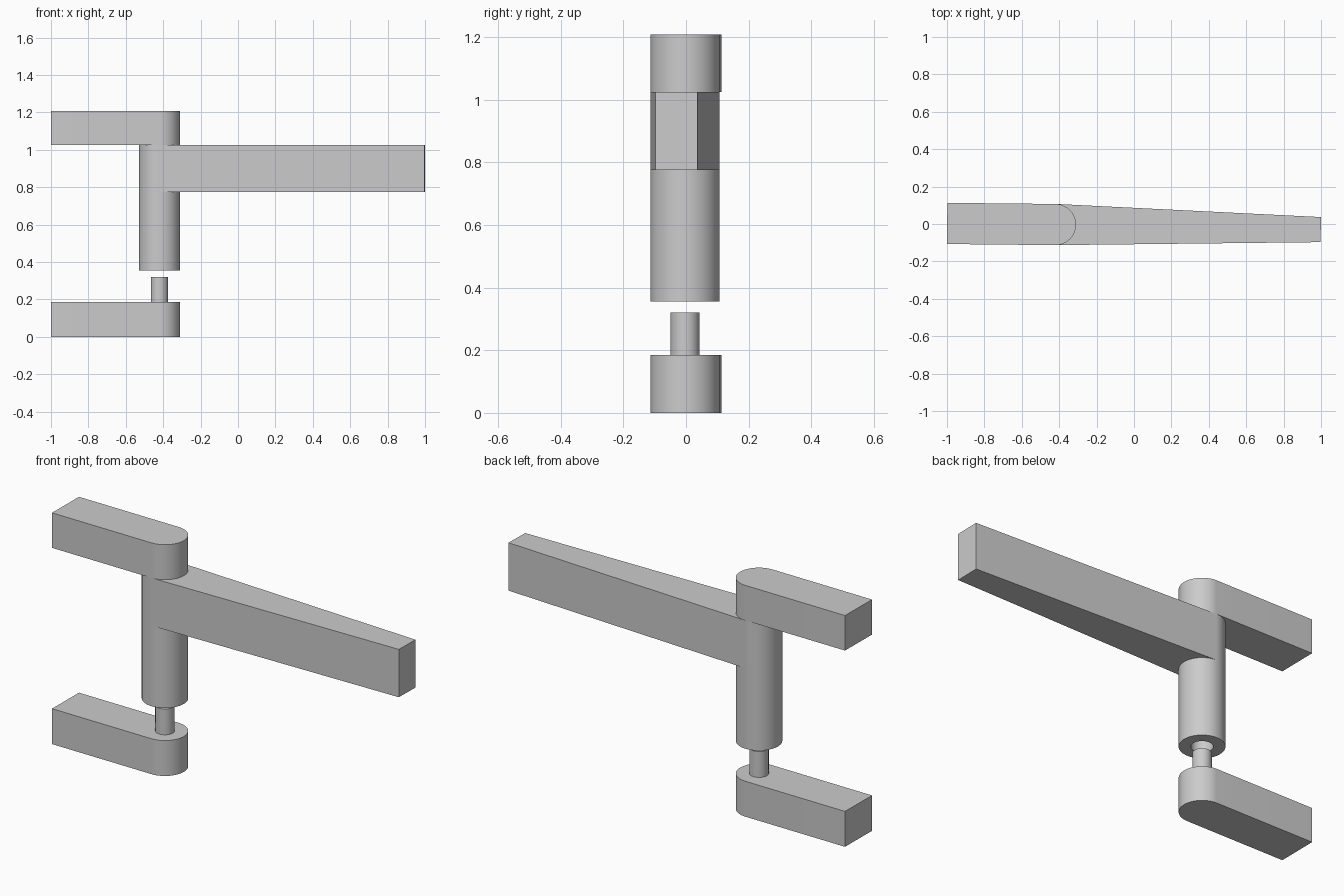
import bpy
import bmesh
from math import pi, cos, sin, radians, atan2
from mathutils import Vector

if "Cube" in bpy.data.objects:
    bpy.data.objects.remove(bpy.data.objects["Cube"], do_unlink=True)

# One plain grey for everything
grey = bpy.data.materials.new("plain grey")
grey.use_nodes = True
colour = (0.6, 0.6, 0.6, 1)
grey.diffuse_color = colour
grey.node_tree.nodes["Principled BSDF"].inputs["Base Color"].default_value = colour

AXIS = Vector((-0.42, -0.003))   # hinge axis in plan
R = 0.11                         # sleeve and bracket radius
SEGMENTS = 64


def finish(name, bm):
    bmesh.ops.recalc_face_normals(bm, faces=bm.faces)
    mesh = bpy.data.meshes.new(name)
    bm.to_mesh(mesh)
    bm.free()
    mesh.materials.append(grey)
    obj = bpy.data.objects.new(name, mesh)
    bpy.context.collection.objects.link(obj)
    bpy.ops.object.select_all(action="DESELECT")
    obj.select_set(True)
    bpy.context.view_layer.objects.active = obj
    bpy.ops.object.shade_smooth_by_angle(angle=radians(30))
    return obj


def prism(name, outline, bottom, top):
    """Extrude a plan outline upwards."""
    bm = bmesh.new()
    face = bm.faces.new([bm.verts.new((x, y, bottom)) for x, y in outline])
    moved = bmesh.ops.extrude_face_region(bm, geom=[face])["geom"]
    verts = [g for g in moved if isinstance(g, bmesh.types.BMVert)]
    bmesh.ops.translate(bm, verts=verts, vec=(0, 0, top - bottom))
    return finish(name, bm)


def lathe(name, profile):
    """Spin a (radius, height) profile around the hinge axis."""
    bm = bmesh.new()
    verts = [bm.verts.new((AXIS.x + r, AXIS.y, z)) for r, z in profile]
    edges = [bm.edges.new(pair) for pair in zip(verts, verts[1:])]
    bmesh.ops.spin(bm, geom=verts + edges, cent=(*AXIS, 0), axis=(0, 0, 1),
                   angle=2 * pi, steps=SEGMENTS)
    bmesh.ops.remove_doubles(bm, verts=bm.verts, dist=0.0001)
    return finish(name, bm)


# Wall brackets: straight bar with a rounded nose, turned very slightly
tilt = atan2(-0.006, 0.58)
along = Vector((cos(tilt), sin(tilt)))
across = Vector((-along.y, along.x))
nose = [AXIS + R * (cos(a) * along + sin(a) * across)
        for a in (-pi / 2 + pi * i / 32 for i in range(33))]
tail = AXIS - 0.579 * along
bracket = [tail - R * across] + nose
bracket.append(tail + R * across)
prism("lower_bracket", bracket, 0, 0.185)
prism("upper_bracket", bracket, 1.025, 1.208)

# Pin standing on the lower bracket
lathe("hinge_pin", [(0, 0.18), (0.046, 0.18), (0.046, 0.32), (0, 0.32)])

# Sleeve with a bore in its underside
lathe("hinge_sleeve", [(0, 0.65), (0.053, 0.65), (0.053, 0.355),
                       (R, 0.355), (R, 1.025), (0, 1.025)])

# Tapered arm running tangent to the sleeve
arm = [(-0.42, -0.113), (0.997, -0.097), (1, 0.037), (-0.415, 0.107)]
prism("tapered_arm", arm, 0.775, 1.025)
